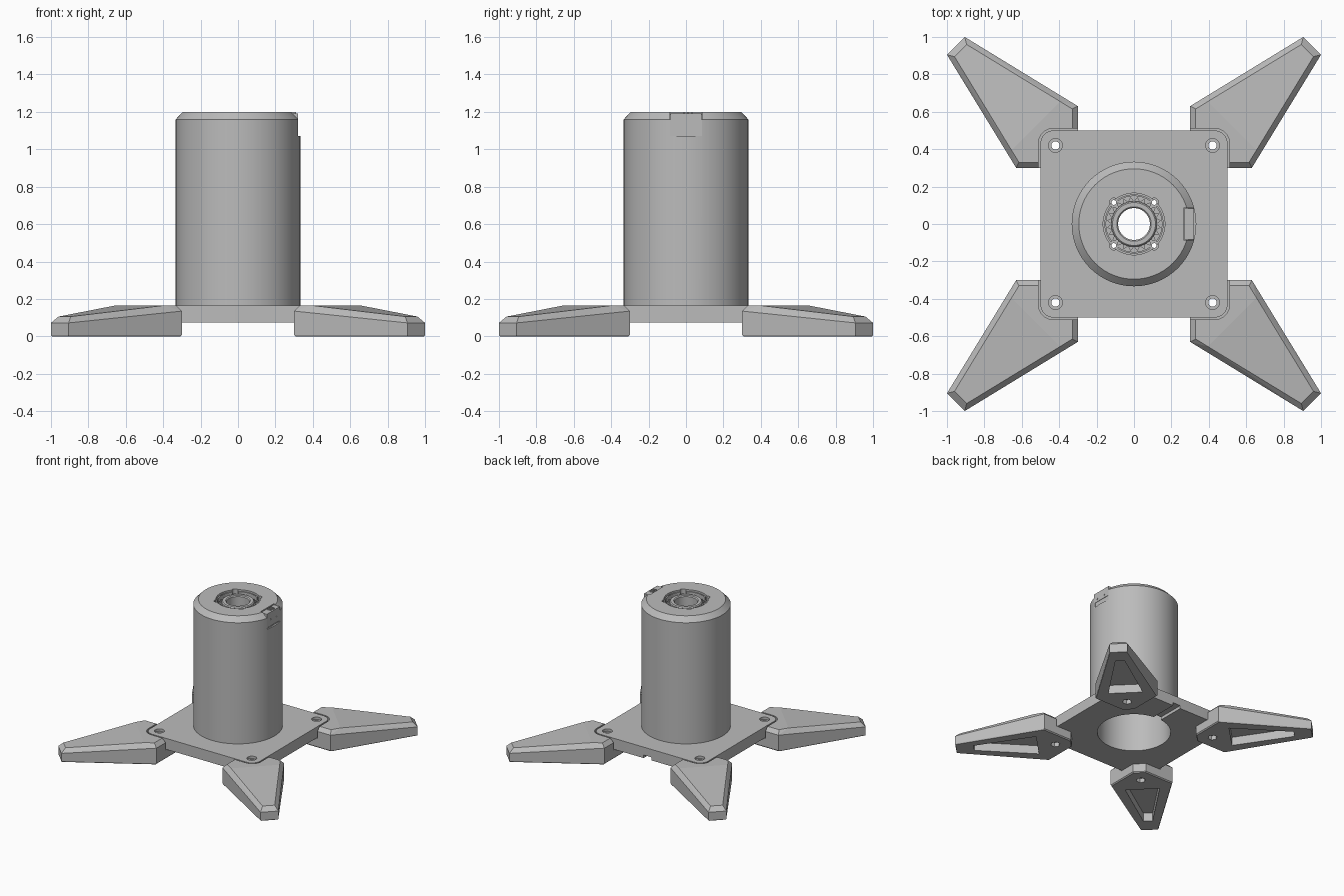
import bpy, bmesh, math
from mathutils import Vector

if "Cube" in bpy.data.objects:
    bpy.data.objects.remove(bpy.data.objects["Cube"], do_unlink=True)

GREY = (0.5, 0.5, 0.5, 1)
grey = bpy.data.materials.new("plain grey")
grey.use_nodes = True
grey.diffuse_color = GREY
grey.node_tree.nodes["Principled BSDF"].inputs["Base Color"].default_value = GREY

PLATE_LOW, PLATE_TOP, TOP = 0.075, 0.165, 1.2
BORE, HOLE = 0.276, 0.42


def finish(name, bm):
    bmesh.ops.recalc_face_normals(bm, faces=bm.faces[:])
    mesh = bpy.data.meshes.new(name)
    bm.to_mesh(mesh)
    bm.free()
    mesh.materials.append(grey)
    obj = bpy.data.objects.new(name, mesh)
    bpy.context.collection.objects.link(obj)
    return obj


def prism(name, outline, z0, z1):
    bm = bmesh.new()
    face = bm.faces.new([bm.verts.new((x, y, z0)) for x, y in outline])
    side = bmesh.ops.extrude_face_region(bm, geom=[face])["geom"]
    verts = [v for v in side if isinstance(v, bmesh.types.BMVert)]
    bmesh.ops.translate(bm, vec=(0, 0, z1 - z0), verts=verts)
    return finish(name, bm)


def circle(r, n=32, cx=0, cy=0):
    return [(cx + r * math.cos(i * math.tau / n), cy + r * math.sin(i * math.tau / n))
            for i in range(n)]


def box(name, x0, x1, y0, y1, z0, z1):
    return prism(name, [(x0, y0), (x1, y0), (x1, y1), (x0, y1)], z0, z1)


def rounded_square(half, r, n=8):
    pts = []
    for q, (sx, sy) in enumerate([(1, 1), (-1, 1), (-1, -1), (1, -1)]):
        for i in range(n + 1):
            a = (q + i / n) * math.pi / 2
            pts.append((sx * (half - r) + r * math.cos(a), sy * (half - r) + r * math.sin(a)))
    return pts


def lathe(name, profile, n=96):
    # closed radius/height profile spun round z
    bm = bmesh.new()
    rings = [[bm.verts.new((x, y, z)) for x, y in circle(r, n)] for r, z in profile]
    for k, a in enumerate(rings):
        b = rings[(k + 1) % len(rings)]
        for i in range(n):
            j = (i + 1) % n
            bm.faces.new((a[i], a[j], b[j], b[i]))
    return finish(name, bm)


def cut(obj, *cutters):
    bpy.context.view_layer.objects.active = obj
    for cutter in cutters:
        mod = obj.modifiers.new("cut", 'BOOLEAN')
        mod.operation = 'DIFFERENCE'
        mod.solver = 'EXACT'
        mod.object = cutter
        bpy.ops.object.modifier_apply(modifier=mod.name)
        bpy.data.objects.remove(cutter, do_unlink=True)


def smooth(obj):
    bpy.ops.object.select_all(action='DESELECT')
    obj.select_set(True)
    bpy.context.view_layer.objects.active = obj
    bpy.ops.object.shade_smooth_by_angle(angle=math.radians(25))


CORNERS = [(1, 1), (-1, 1), (-1, -1), (1, -1)]

# base plate with bore, countersunk screw holes and a cable slot underneath
plate = prism("base_plate", rounded_square(0.5, 0.07), PLATE_LOW, PLATE_TOP)
cut(plate, prism("bore_cutter", circle(BORE, 96), 0, 0.3),
    box("slot_cutter", -0.035, 0.035, 0.2, 0.6, 0, 0.1))
for sx, sy in CORNERS:
    x, y = sx * HOLE, sy * HOLE
    cut(plate, prism("screw_cutter", circle(0.022, 24, x, y), 0, 0.3),
        prism("sink_cutter", circle(0.037, 24, x, y), 0.145, 0.3))
smooth(plate)

# hollow tower with chamfered top and a recessed seat for the hub
tower = lathe("tower", [(BORE, PLATE_TOP), (0.333, PLATE_TOP), (0.333, 1.16), (0.295, TOP),
                        (0.165, TOP), (0.165, 1.14), (0.085, 1.14), (0.085, 1.1), (BORE, 1.1)])
# flat recess in the side for the connector
cut(tower, box("recess_cutter", 0.318, 0.4, -0.085, 0.085, 1.07, 1.3),
    box("notch_cutter", 0.265, 0.4, -0.085, 0.085, 1.16, 1.3))
for sx, sy in CORNERS:
    cut(tower, prism("lug_cutter", circle(0.024, 20, sx * 0.108, sy * 0.115), 1.16, 1.3),
        prism("pin_cutter", circle(0.013, 16, sx * 0.108, sy * 0.115), 1.0, 1.3))
smooth(tower)

# connector block with two pin holes and a socket
block = box("connector_block", 0.267, 0.321, -0.084, 0.084, 1.072, 1.192)
cut(block, box("socket_cutter", 0.3, 0.4, -0.075, 0.075, 1.078, 1.114))
for y in (-0.04, 0.04):
    hole = prism("pin_hole_cutter", circle(0.01, 16), -0.03, 0.03)
    hole.rotation_euler = (0, math.pi / 2, 0)
    hole.location = (0.32, y, 1.133)
    cut(block, hole)
for i, y in enumerate((-0.01, 0.012, 0.03)):
    box("connector_rib_%d" % (i + 1), 0.275, 0.31, y - 0.004, y + 0.004, 1.19, 1.2)
box("socket_divider", 0.3, 0.32, -0.045, -0.04, 1.078, 1.114)

# toothed hub in the seat, with a thin collar around it
teeth = []
for i in range(48):
    r = 0.145 if i % 2 else 0.122
    teeth.append((r * math.cos(i * math.tau / 48), r * math.sin(i * math.tau / 48)))
gear = prism("toothed_ring", teeth, 1.135, 1.165)
cut(gear, prism("gear_cutter", circle(0.1, 48), 1, 1.3))
smooth(lathe("hub", [(0.085, 1.12), (0.122, 1.12), (0.122, 1.18), (0.115, 1.187),
                     (0.092, 1.187), (0.085, 1.18)], 48))
collar = lathe("collar", [(0.149, 1.135), (0.158, 1.135), (0.158, 1.19), (0.149, 1.19)], 64)
for sx, sy in CORNERS:
    cut(collar, prism("gap_cutter", circle(0.024, 16, sx * 0.108, sy * 0.115), 1, 1.3))
smooth(collar)

# splayed foot: half outlines mirrored over the diagonal
RIM = [(0.37, 0.3), (0.63, 0.3), (1.0, 0.905)]
INSET = [(0.38, 0.33), (0.615, 0.33), (0.655, 0.395), (0.96, 0.895)]


def top_height(x, y):
    return PLATE_TOP - 0.074 * max(0, x + y - 1.05)


def foot(name, sx, sy):
    pts = []
    for x, y in RIM:
        pts += [(x, y, 0.008), (x, y, top_height(x, y) - 0.03)]
        pts.append((x - 0.005 if x > 0.9 else x, y + (0.008 if y < 0.5 else 0), 0))
    pts += [(x, y, top_height(x, y)) for x, y in INSET]
    pts += [(y, x, z) for x, y, z in pts]
    bm = bmesh.new()
    verts = [bm.verts.new((x * sx, y * sy, z)) for x, y, z in pts]
    bmesh.ops.convex_hull(bm, input=verts)
    bmesh.ops.dissolve_limit(bm, angle_limit=0.01, verts=bm.verts[:], edges=bm.edges[:])
    obj = finish(name, bm)

    # triangular pocket below, given as distance along and across the diagonal
    def pocket(near, far, wide, narrow):
        quad = [(near, -wide), (far, -narrow), (far, narrow), (near, wide)]
        return [(sx * (d - w) / math.sqrt(2), sy * (d + w) / math.sqrt(2)) for d, w in quad]

    x, y = sx * HOLE, sy * HOLE
    cut(obj, prism("seat_cutter", rounded_square(0.511, 0.08), PLATE_LOW, 0.4),
        prism("pocket_cutter", pocket(0.73, 1.21, 0.13, 0.035), -0.1, 0.07),
        prism("screw_cutter", circle(0.022, 24, x, y), -0.1, 0.3),
        prism("nut_cutter", circle(0.036, 6, x, y), -0.1, 0.035))
    return obj


for name, (sx, sy) in zip(("back_left_foot", "back_right_foot",
                           "front_right_foot", "front_left_foot"), CORNERS):
    foot(name, sx, sy)
